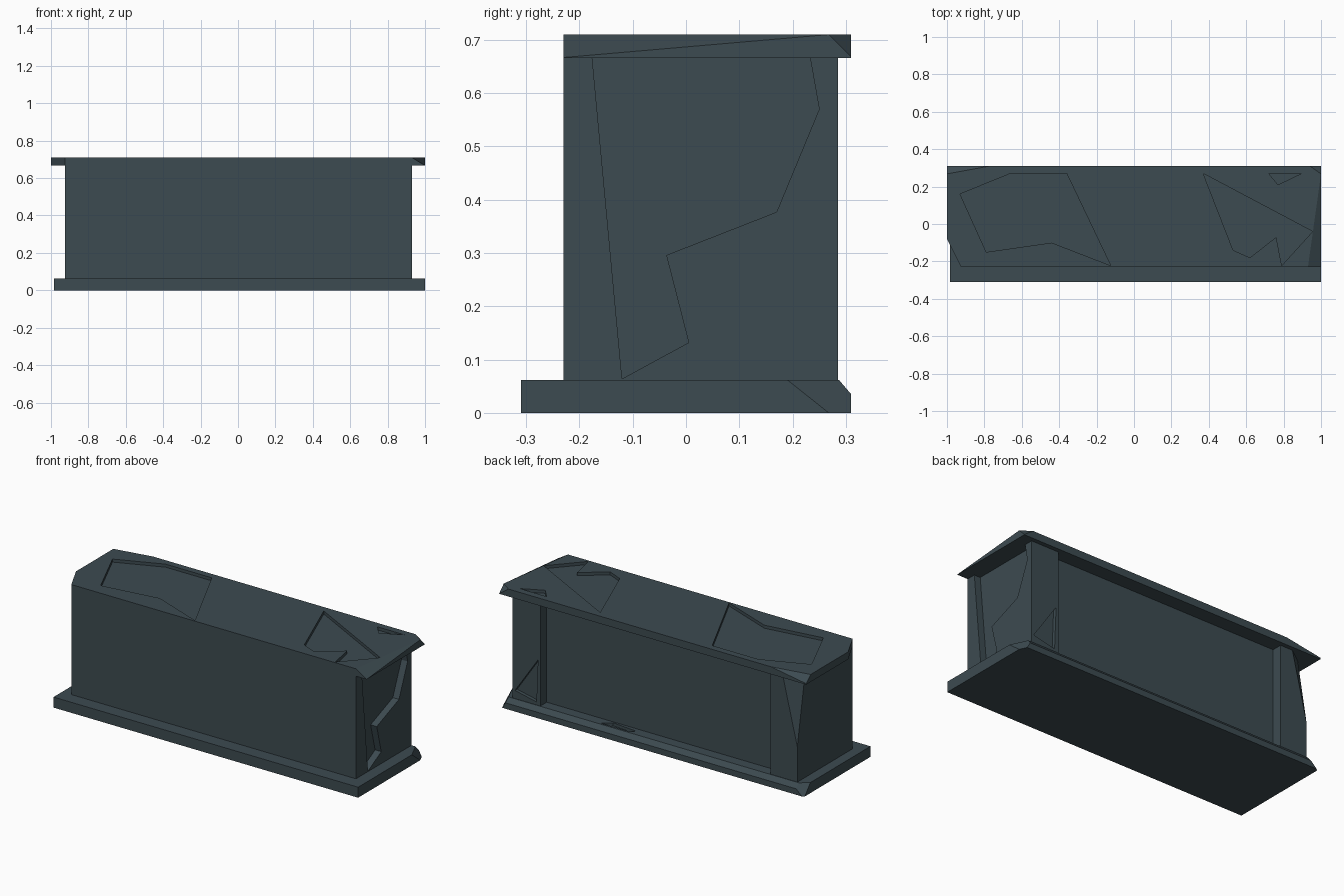
import bpy, bmesh
from mathutils import Vector

if "Cube" in bpy.data.objects:
    bpy.data.objects.remove(bpy.data.objects["Cube"])

mat = bpy.data.materials.new("dark_slate")
mat.diffuse_color = (0.046, 0.070, 0.082, 1)
mat.use_nodes = True
mat.node_tree.nodes["Principled BSDF"].inputs["Base Color"].default_value = mat.diffuse_color


def finish(bm, name):
    bmesh.ops.recalc_face_normals(bm, faces=bm.faces[:])
    me = bpy.data.meshes.new(name)
    bm.to_mesh(me)
    bm.free()
    me.materials.append(mat)
    ob = bpy.data.objects.new(name, me)
    bpy.context.collection.objects.link(ob)
    return ob


def prism(name, pts, axis, lo, hi):
    """Extrude a 2D outline along an axis (0=x, 1=y, 2=z)."""
    def place(p, d):
        v = list(p)
        v.insert(axis, d)
        return v
    bm = bmesh.new()
    f = bm.faces.new([bm.verts.new(place(p, lo)) for p in pts])
    r = bmesh.ops.extrude_face_region(bm, geom=[f])
    shift = Vector(place((0, 0), hi - lo))
    bmesh.ops.translate(bm, vec=shift, verts=[v for v in r["geom"] if isinstance(v, bmesh.types.BMVert)])
    return finish(bm, name)


def rect(x0, x1, y0, y1):
    return [(x0, y0), (x1, y0), (x1, y1), (x0, y1)]


def chip(ob, a, b, c):
    """Slice off everything beyond the plane through three points, away from the centre."""
    a, b, c = map(Vector, (a, b, c))
    n = (b - a).cross(c - a).normalized()
    centre = sum((v.co for v in ob.data.vertices), Vector()) / len(ob.data.vertices)
    if (centre - a).dot(n) > 0:
        n = -n
    bm = bmesh.new()
    bm.from_mesh(ob.data)
    r = bmesh.ops.bisect_plane(bm, geom=bm.verts[:] + bm.edges[:] + bm.faces[:],
                               plane_co=a, plane_no=n, clear_outer=True)
    edges = [e for e in bm.edges if e.is_boundary]
    bmesh.ops.holes_fill(bm, edges=edges, sides=0)
    bmesh.ops.recalc_face_normals(bm, faces=bm.faces[:])
    bm.to_mesh(ob.data)
    bm.free()


def carve(ob, pts, axis, lo, hi):
    """Cut a broken-out recess of the given outline."""
    cutter = prism("cutter", pts, axis, lo, hi)
    cutter.hide_render = True
    m = ob.modifiers.new("carve", "BOOLEAN")
    m.operation, m.solver, m.object = "DIFFERENCE", "EXACT", cutter
    dg = bpy.context.evaluated_depsgraph_get()
    me = bpy.data.meshes.new_from_object(ob.evaluated_get(dg))
    ob.modifiers.clear()
    ob.data = me
    bpy.data.objects.remove(cutter)


# Base slab: bevelled back edge, broken back corners, small notch
base = prism("base_slab", [(-.31, 0), (.31, 0), (.31, .035), (.287, .062), (-.31, .062)], 0, -.985, 1)
chip(base, (1, .19, .062), (1, .268, 0), (.955, .287, .062))
chip(base, (-.985, .25, .062), (-.935, .31, .035), (-.985, .30, 0))
carve(base, [(.36, .275), (.31, .235), (.15, .25), (.17, .275)], 2, .045, .2)

# Body: solid front with two end posts framing a recessed back
body = prism("counter_body", [(-.925, -.23), (.93, -.23), (.93, .285), (.75, .285), (.75, .225),
                              (-.75, .225), (-.75, .285), (-.925, .285)], 2, .062, .666)
chip(body, (-.925, .285, .27), (-.925, .215, .666), (-.83, .285, .666))
carve(body, [(-.176, .7), (-.176, .666), (-.12, .064), (.005, .132), (-.037, .296),
             (.17, .377), (.25, .57), (.233, .666), (.233, .7)], 0, .89, 1.1)
carve(body, [(.915, .11), (.765, .33), (.775, .08)], 1, .265, .4)

# Top slab: flush at the front, overhanging ends and back, broken corners
top = prism("counter_top", rect(-1, 1, -.23, .31), 2, .666, .71)
chip(top, (-1, -.08, .7), (-.925, -.23, .7), (-.925, -.23, .6))
chip(top, (.93, -.23, .71), (1, -.23, .667), (1, .268, .71))
chip(top, (.94, .31, .71), (1, .268, .71), (1, .31, .668))
chip(top, (-1, .268, .71), (-.77, .31, .71), (-1, .31, .672))
carve(top, [(-.93, .16), (-.66, .27), (-.36, .27), (-.125, -.222), (-.44, -.10), (-.79, -.15)], 2, .692, .8)
carve(top, [(.37, .27), (.955, -.04), (.79, -.222), (.76, -.07), (.62, -.18), (.53, -.14)], 2, .692, .8)
carve(top, [(.72, .27), (.895, .27), (.77, .21)], 2, .692, .8)
